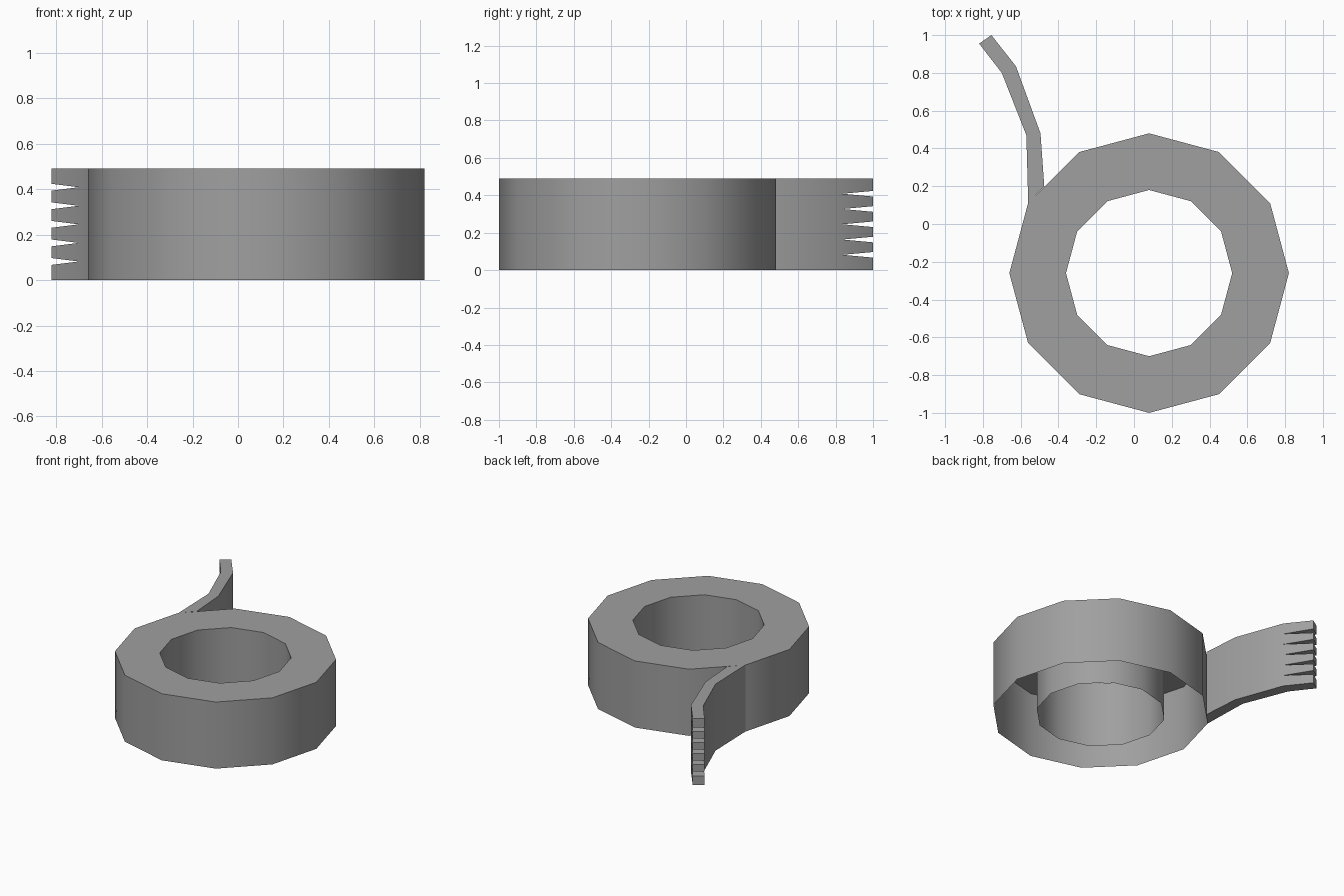
import bpy, bmesh
from math import cos, sin, radians

old = bpy.data.objects.get("Cube")
if old:
    bpy.data.objects.remove(old, do_unlink=True)

HEIGHT = 0.49
CENTRE = (0.08, -0.26)
SIDES = 12
TEETH = 6
NOTCH = 0.015  # half width of a notch at the cut end

grey = bpy.data.materials.new("tape_grey")
grey.use_nodes = True
colour = (0.35, 0.35, 0.35, 1)
grey.diffuse_color = colour
grey.node_tree.nodes["Principled BSDF"].inputs["Base Color"].default_value = colour


def finish(bm, name):
    """Turn a bmesh into a smooth shaded object with sharp rims."""
    mesh = bpy.data.meshes.new(name)
    bm.to_mesh(mesh)
    bm.free()
    mesh.materials.append(grey)
    obj = bpy.data.objects.new(name, mesh)
    bpy.context.collection.objects.link(obj)
    bpy.ops.object.select_all(action='DESELECT')
    obj.select_set(True)
    bpy.context.view_layer.objects.active = obj
    bpy.ops.object.shade_smooth_by_angle(angle=radians(35))


def circle(bm, radius, z):
    steps = [radians(360 * i / SIDES) for i in range(SIDES)]
    return [bm.verts.new((CENTRE[0] + radius * cos(a),
                          CENTRE[1] + radius * sin(a), z)) for a in steps]


# Roll: outer wall, top ring and core wall, open underneath
bm = bmesh.new()
loops = [circle(bm, 0.74, 0), circle(bm, 0.74, HEIGHT),
         circle(bm, 0.44, HEIGHT), circle(bm, 0.44, 0)]
for a, b in zip(loops, loops[1:]):
    for i in range(SIDES):
        j = (i + 1) % SIDES
        bm.faces.new((a[i], a[j], b[j], b[i]))
finish(bm, "tape_roll")

# Loose end: curved strip with a toothed cut end
outer = [(-0.56, 0.11), (-0.57, 0.47), (-0.70, 0.80), (-0.82, 0.955)]
inner = [(-0.475, 0.2), (-0.495, 0.48), (-0.625, 0.835), (-0.755, 1.0)]
bm = bmesh.new()
last = len(outer) - 2
for s in range(last + 1):
    for row in range(TEETH):
        low, high = HEIGHT * row / TEETH, HEIGHT * (row + 1) / TEETH
        is_tooth = s == last
        end_low = low + NOTCH * (is_tooth and row > 0)
        end_high = high - NOTCH * (is_tooth and row < TEETH - 1)

        def column(point, z0, z1):
            return [bm.verts.new((*point, z)) for z in (z0, z1)]

        o0, o1 = column(outer[s], low, high), column(outer[s + 1], end_low, end_high)
        i0, i1 = column(inner[s], low, high), column(inner[s + 1], end_low, end_high)
        bm.faces.new((o0[0], o0[1], o1[1], o1[0]))
        bm.faces.new((i0[0], i1[0], i1[1], i0[1]))
        if is_tooth or row == 0:
            bm.faces.new((o0[0], o1[0], i1[0], i0[0]))
        if is_tooth or row == TEETH - 1:
            bm.faces.new((o0[1], i0[1], i1[1], o1[1]))
        if is_tooth:
            bm.faces.new((o1[0], o1[1], i1[1], i1[0]))
bmesh.ops.remove_doubles(bm, verts=bm.verts[:], dist=0.0005)
bmesh.ops.recalc_face_normals(bm, faces=bm.faces[:])
finish(bm, "tape_end")
